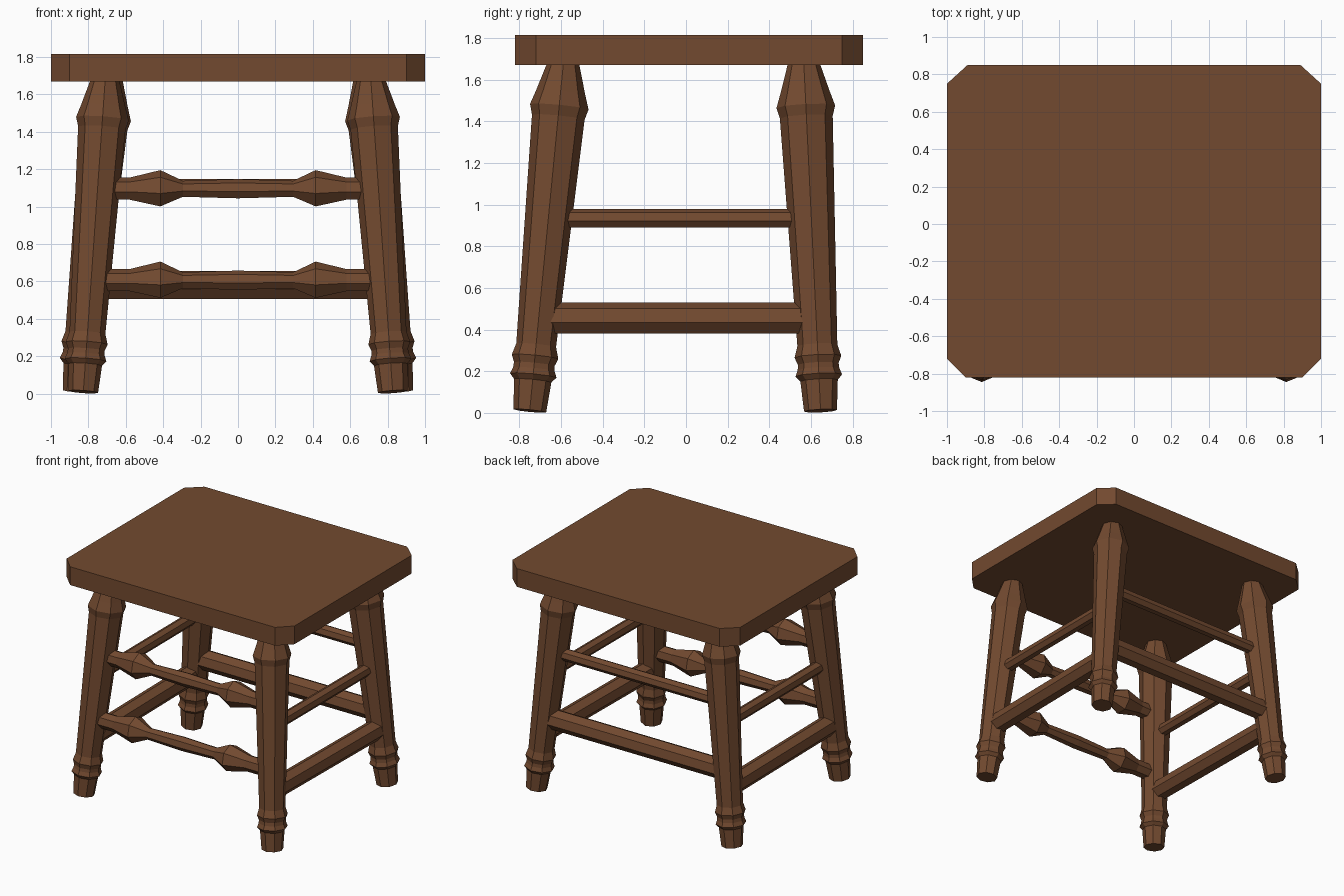
import bpy, bmesh, math
from mathutils import Vector

if "Cube" in bpy.data.objects:
    bpy.data.objects.remove(bpy.data.objects["Cube"])

wood = bpy.data.materials.new("wood")
wood.diffuse_color = (0.17, 0.068, 0.029, 1)
wood.use_nodes = True
wood.node_tree.nodes["Principled BSDF"].inputs["Base Color"].default_value = wood.diffuse_color


def finish(name, bm):
    bmesh.ops.recalc_face_normals(bm, faces=bm.faces)
    mesh = bpy.data.meshes.new(name)
    bm.to_mesh(mesh)
    bm.free()
    mesh.materials.append(wood)
    obj = bpy.data.objects.new(name, mesh)
    bpy.context.collection.objects.link(obj)
    return obj


def turned(name, start, end, profile, sides, ref):
    """Faceted turning from start to end; profile = (fraction along axis, radius)."""
    start, end = Vector(start), Vector(end)
    axis = (end - start).normalized()
    u = Vector(ref)
    u = (u - axis * u.dot(axis)).normalized()
    v = axis.cross(u)
    bm = bmesh.new()
    rings = []
    for t, r in profile:
        c = start.lerp(end, t)
        angles = [math.tau * i / sides for i in range(sides)]
        rings.append([bm.verts.new(c + r * (u * math.cos(a) + v * math.sin(a))) for a in angles])
    for a, b in zip(rings, rings[1:]):
        for i in range(sides):
            j = (i + 1) % sides
            bm.faces.new((a[i], a[j], b[j], b[i]))
    bm.faces.new(rings[0])
    bm.faces.new(rings[-1])
    return finish(name, bm)


# Seat: slab with clipped corners
bm = bmesh.new()
outline = [(-0.9, -0.82), (0.9, -0.82), (1, -0.72), (1, 0.75),
           (0.89, 0.85), (-0.89, 0.85), (-1, 0.75), (-1, -0.72)]
face = bm.faces.new([bm.verts.new((x, y, 1.67)) for x, y in outline])
top = bmesh.ops.extrude_face_region(bm, geom=[face])["geom"]
bmesh.ops.translate(bm, vec=(0, 0, 0.145), verts=[g for g in top if isinstance(g, bmesh.types.BMVert)])
bm.faces.ensure_lookup_table()
if len(bm.faces) == len(outline) + 1:
    bm.faces.new(sorted((w for w in bm.verts if w.co.z < 1.7), key=lambda w: math.atan2(w.co.y, w.co.x)))
finish("seat", bm)

# Leg axes (foot, top) on the +x side, and the shared turning profile by height
Z0, Z1 = 0.01, 1.68
AXES = {"front": (Vector((0.827, -0.75, Z0)), Vector((0.71, -0.588, Z1))),
        "back": (Vector((0.858, 0.646, Z0)), Vector((0.692, 0.565, Z1)))}
LEG = [(0.01, 0.079), (0.155, 0.09), (0.18, 0.112), (0.21, 0.1), (0.235, 0.098), (0.27, 0.112),
       (0.325, 0.096), (1.42, 0.127), (1.47, 0.141), (1.54, 0.118), (1.68, 0.076)]
leg_profile = [((z - Z0) / (Z1 - Z0), r) for z, r in LEG]


def on_leg(which, side, z):
    foot, head = AXES[which]
    p = foot.lerp(head, (z - Z0) / (Z1 - Z0))
    return Vector((p.x * side, p.y, p.z))


for side, label in ((-1, "left"), (1, "right")):
    for which in AXES:
        turned(f"{which}_{label}_leg", on_leg(which, side, Z0), on_leg(which, side, Z1),
               leg_profile, 8, (0, -1, 0))
    # Plain side stretchers
    for level, z, r in (("upper", 0.933, 0.047), ("lower", 0.452, 0.078)):
        turned(f"{level}_{label}_stretcher", on_leg("front", side, z), on_leg("back", side, z),
               [(0, r), (1, r)], 7, (0, 0, 1))

# Plain back stretchers
for level, z, r in (("upper", 1.1, 0.047), ("lower", 0.577, 0.078)):
    turned(f"{level}_back_stretcher", on_leg("back", -1, z), on_leg("back", 1, z),
           [(0, r), (1, r)], 7, (0, 0, 1))

# Decorative front stretchers with a swelling near each end
HALF = [(0.58, 0.062), (0.415, 0.102), (0.295, 0.045)]
for level, z in (("upper", 1.093), ("lower", 0.604)):
    a, b = on_leg("front", -1, z), on_leg("front", 1, z)
    half = [(b.x, 0.062)] + HALF
    pts = [(-x, r) for x, r in half] + [(0, 0.054)] + half[::-1]
    turned(f"{level}_front_stretcher", a, b,
           [((x + b.x) / (2 * b.x), r) for x, r in pts], 7, (0, 0, 1))
